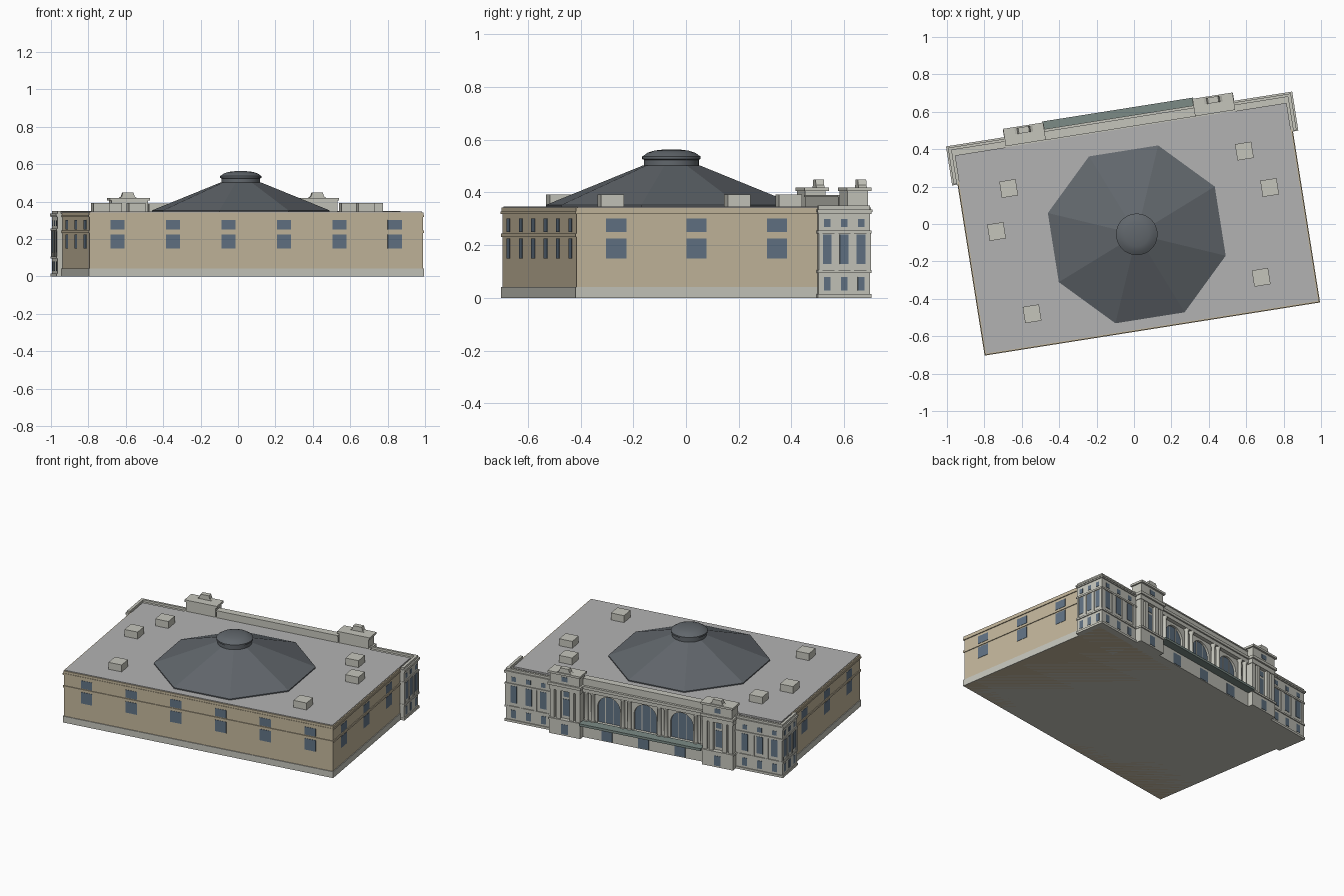
import bpy, bmesh, math
from mathutils import Matrix, Vector

if "Cube" in bpy.data.objects:
    bpy.data.objects.remove(bpy.data.objects["Cube"])

# Everything is modelled square-on, then turned 9 degrees about z
TURN = Matrix.Rotation(math.radians(9), 4, 'Z') @ Matrix.Translation((0.009, 0, 0))


def material(name, rgb):
    m = bpy.data.materials.new(name)
    m.diffuse_color = (*rgb, 1)
    m.use_nodes = True
    m.node_tree.nodes["Principled BSDF"].inputs["Base Color"].default_value = m.diffuse_color
    return m


TAN = material("tan_brick", (0.55, 0.47, 0.33))
STONE = material("pale_stone", (0.56, 0.56, 0.50))
ROOF = material("roof_grey", (0.45, 0.45, 0.45))
GLASS = material("blue_glass", (0.12, 0.17, 0.23))
SLATE = material("dark_slate", (0.12, 0.135, 0.15))
GREEN = material("green_metal", (0.20, 0.26, 0.24))


def finish(name, bm, mat):
    bmesh.ops.recalc_face_normals(bm, faces=bm.faces)
    me = bpy.data.meshes.new(name)
    bm.to_mesh(me)
    bm.free()
    me.materials.append(mat)
    ob = bpy.data.objects.new(name, me)
    ob.matrix_world = TURN
    bpy.context.collection.objects.link(ob)
    return ob


def boxes(name, mat, items):
    """items: (x0, x1, y0, y1, z0, z1) joined into one object"""
    bm = bmesh.new()
    for x0, x1, y0, y1, z0, z1 in items:
        m = Matrix.Translation(((x0 + x1) / 2, (y0 + y1) / 2, (z0 + z1) / 2))
        m = m @ Matrix.Diagonal((abs(x1 - x0), abs(y1 - y0), abs(z1 - z0), 1))
        bmesh.ops.create_cube(bm, size=1, matrix=m)
    return finish(name, bm, mat)


def both(items):
    """add the copy mirrored in x"""
    return items + [(-b, -a, *rest) for a, b, *rest in items]


def extrude_xz(name, mat, outlines, y0, y1):
    bm = bmesh.new()
    for pts in outlines:
        f = bm.faces.new([bm.verts.new((x, y0, z)) for x, z in pts])
        g = bmesh.ops.extrude_face_region(bm, geom=[f])["geom"]
        bmesh.ops.translate(bm, vec=(0, y1 - y0, 0),
                            verts=[v for v in g if isinstance(v, bmesh.types.BMVert)])
    return finish(name, bm, mat)


def lathe(name, mat, profile, sides, centre, start=0.0):
    bm = bmesh.new()
    rings = []
    for r, z in profile:
        rings.append([bm.verts.new((centre[0] + r * math.cos(start + 2 * math.pi * i / sides),
                                    centre[1] + r * math.sin(start + 2 * math.pi * i / sides), z))
                      for i in range(sides)])
    for a, b in zip(rings, rings[1:]):
        for i in range(sides):
            j = (i + 1) % sides
            bm.faces.new((a[i], a[j], b[j], b[i]))
    bm.faces.new(rings[0])
    bm.faces.new(rings[-1])
    return finish(name, bm, mat)


def smooth(ob):
    bpy.ops.object.select_all(action='DESELECT')
    ob.select_set(True)
    bpy.context.view_layer.objects.active = ob
    bpy.ops.object.shade_smooth_by_angle(angle=math.radians(35))


# Main hall: walls, plinth, string courses, flat roof
W, F, B = 0.902, -0.564, 0.52
boxes("hall_walls", TAN, [(-W, W, F, B, 0.0, 0.335)])
boxes("plinth", STONE, [(-W - .005, W + .005, F - .005, B, 0, 0.042)])
boxes("string_courses", TAN, [(-W - e, W + e, F - e, 0.37, z0, z1) for e, z0, z1 in
                              ((.005, .232, .245), (.006, .318, .328), (.003, .328, .343))])
boxes("roof", ROOF, [(-W + .004, W - .004, F + .004, 0.512, 0.33, 0.346)])

# Hall windows, two rows on the front and both sides
panes = []
for z0, z1 in ((0.15, 0.225), (0.25, 0.302)):
    for i in range(6):
        x = (i - 2.5) * 0.30
        panes.append((x - .038, x + .038, F - .002, F + .01, z0, z1))
    for i in range(3):
        y = -0.104 + (i - 1) * 0.309
        panes += both([(W - .01, W + .002, y - .039, y + .039, z0, z1)])
boxes("hall_windows", GLASS, panes)

# Rooftop vents (positions in world, carried back into the square frame)
vents = []
for wx, wy in ((-.67, .19), (-.735, -.04), (-.545, -.48), (.59, .39), (.725, .195), (.68, -.285)):
    p = TURN.inverted() @ Vector((wx, wy, 0))
    vents.append((p.x - .044, p.x + .044, p.y - .044, p.y + .044, 0.335, 0.392))
boxes("roof_vents", STONE, vents)

# Eight-sided roof with round lantern
C = (-0.003, -0.057)
lathe("octagon_roof", SLATE, [(.482, .34), (.489, .346), (.489, .353), (.11, .503)], 8, C, math.pi / 8)
smooth(lathe("lantern", SLATE, [(.104, .49), (.104, .524), (.111, .527), (.111, .537), (.104, .541),
                                (.09, .551), (.065, .559), (.03, .563), (.004, .564)], 48, C))

# Corner pavilions wrapping the back corners
PX, PI, PY, PB = 0.928, 0.60, 0.36, 0.558
boxes("pavilions", STONE, both([(PI, PX, PY, PB, 0, 0.335)]))
bands = [(PI, PX + e, PY - e / 2, PB + e, z0, z1) for e, z0, z1 in
         ((.006, 0, .015), (.006, .095, .106), (.006, .245, .256), (.006, .318, .326), (.009, .326, .336))]
boxes("pavilion_bands", STONE, both(bands))
boxes("pavilion_parapets", STONE, both([(PI, PX, PB - .015, PB, .33, .35), (PX - .018, PX, PY, PB, .33, .35)]))

# Pavilion windows and the piers between them
panes, piers = [], []
for z0, z1, w in ((.028, .08, .013), (.128, .24, .017), (.27, .30, .012)):
    for i in range(3):
        y, x = PY + .034 + i * .065, 0.675 + i * .1
        panes += both([(PX - .01, PX + .002, y - w, y + w, z0, z1),
                       (x - w * 1.25, x + w * 1.25, PB - .01, PB + .002, z0, z1)])
for i in range(4):
    x, y = 0.637 + i * .093, PY + .008 + i * .061
    piers += both([(x - .011, x + .011, PB - .01, PB + .004, .1, .25),
                   (PX - .01, PX + .004, y - .007, y + .007, .1, .25)])
boxes("pavilion_windows", GLASS, panes)
boxes("pavilion_piers", STONE, piers)

# Entrance towers either side of the arcade
T0, T1, TB = 0.408, 0.617, 0.60
boxes("towers", STONE, both([
    (T0, T1, .51, TB, 0, .10), (T0 - .004, T1 + .004, .51, TB + .007, .093, .106),
    (T0 + .01, T1 - .01, .51, TB - .022, .1, .30), (T0, T1, .51, TB, .295, .325),
    (T0 - .006, T1 + .006, .512, TB + .01, .325, .343), (T0 + .006, T1 - .006, .522, TB, .34, .405),
    (T0 - .004, T1 + .004, .518, TB + .012, .405, .419)]))
tc = (T0 + T1) / 2
boxes("tower_piers", STONE, both([(x - .014, x + .014, .55, TB - .003, .1, .30)
                                  for x in (T0 + .018, T0 + .06, T1 - .06, T1 - .018)]))
boxes("tower_windows", GLASS, both([(tc - .022, tc + .022, .55, TB + .002, .01, .075),
                                    (tc - .021, tc + .021, .55, TB - .02, .125, .235),
                                    (tc - .018, tc + .018, .55, TB - .02, .25, .285),
                                    (tc - .02, tc + .02, .58, TB + .002, .36, .39)]))
extrude_xz("tower_crests", STONE, [[(c - .05, .418), (c + .05, .418), (c + .035, .428), (c + .028, .45),
                                    (c - .028, .45), (c - .035, .428)] for c in (-tc, tc)], .573, .605)

# Central arcade: base, glass, arched bays, entablature, raised parapet
boxes("arcade_base", STONE, [(-T0, T0, .51, .565, 0, .105)])
boxes("arcade_glass", GLASS, [(-T0 + .04, T0 - .04, .51, .528, .10, .295)])
bays = []
for i in (-1, 0, 1):
    c = i * 0.245
    arc = [(c - .076 * math.cos(math.pi * k / 20), .208 + .076 * math.sin(math.pi * k / 20)) for k in range(21)]
    bays.append([(c - .1225, .1), (c - .076, .1)] + arc
                + [(c + .076, .1), (c + .1225, .1), (c + .1225, .302), (c - .1225, .302)])
extrude_xz("arched_bays", STONE, bays, .515, .542)
boxes("end_piers", STONE, both([(.3675, T0, .515, .542, .1, .302)]))
boxes("arch_mullions", STONE, [(c + d - .002, c + d + .002, .52, .531, .1, .28)
                               for c in (-.245, 0, .245) for d in (-.027, .027)])
boxes("arcade_entablature", STONE, [(-T0, T0, .51, .567, .30, .325), (-T0, T0, .51, .576, .325, .343),
                                    (-T0, T0, .52, .56, .34, .385), (-T0, T0, .517, .564, .383, .391)])
boxes("entrance_doors", GLASS, [(c - .035, c + .035, .55, .567, .005, .078) for c in (-.245, 0, .245)])

# Paired columns between the arches
for n, c in enumerate((-.3675, -.1225, .1225, .3675)):
    for d in (-.022, .022):
        smooth(lathe("column_%d" % n, STONE, [(.016, .104), (.016, .112), (.0125, .115), (.0115, .285),
                                              (.016, .292), (.016, .302)], 16, (c + d, .553)))

# Entrance canopy
boxes("canopy", GREEN, [(-T0, T0, .555, .618, .094, .11)])
